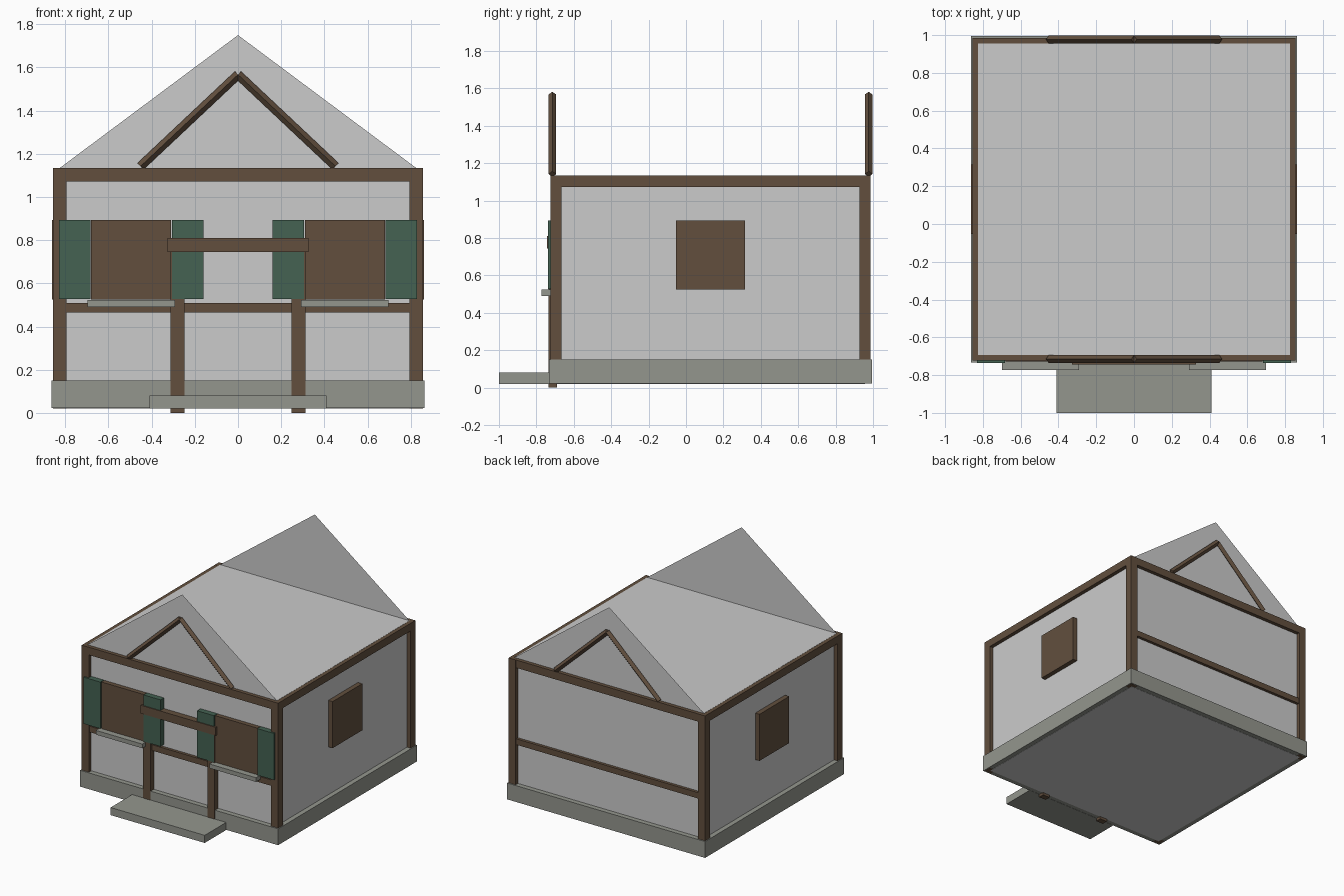
import bpy, bmesh, math
from mathutils import Vector

if "Cube" in bpy.data.objects:
    bpy.data.objects.remove(bpy.data.objects["Cube"])


def mat(name, r, g, b):
    m = bpy.data.materials.new(name)
    m.diffuse_color = (r, g, b, 1)
    m.use_nodes = True
    m.node_tree.nodes["Principled BSDF"].inputs["Base Color"].default_value = m.diffuse_color
    return m


PLASTER = mat("plaster_grey", 0.597, 0.597, 0.597)
TIMBER = mat("timber_brown", 0.122, 0.078, 0.048)
STONE = mat("stone_grey", 0.296, 0.305, 0.27)
GREEN = mat("shutter_green", 0.058, 0.122, 0.084)

CY = 0.131      # centre of the house along y
W = 0.825       # half width of the square walls
TOP = 1.135     # wall height
FRONT, BACK = CY - W, CY + W


def finish(bm, name, m):
    me = bpy.data.meshes.new(name)
    bm.to_mesh(me)
    bm.free()
    me.materials.append(m)
    ob = bpy.data.objects.new(name, me)
    bpy.context.collection.objects.link(ob)
    return ob


def box(name, x, y, z, m):
    """Box from (min, max) ranges."""
    bm = bmesh.new()
    bmesh.ops.create_cube(bm, size=1)
    for v in bm.verts:
        v.co = [r[0] if c < 0 else r[1] for c, r in zip(v.co, (x, y, z))]
    return finish(bm, name, m)


def around(c, half):
    return (c - half, c + half)


def rafter(name, a, b, radius):
    """Four-sided bar with its edges facing front, back, up and down."""
    a, b = Vector(a), Vector(b)
    d = (b - a).normalized()
    side = Vector((0, 1, 0))
    up = d.cross(side)
    bm = bmesh.new()
    rings = [[bm.verts.new(p + (side * math.cos(t) + up * math.sin(t)) * radius)
              for t in (k * math.pi / 2 for k in range(4))] for p in (a, b)]
    for k in range(4):
        n = (k + 1) % 4
        bm.faces.new((rings[0][k], rings[0][n], rings[1][n], rings[1][k]))
    bm.faces.new(rings[0])
    bm.faces.new(rings[1])
    bmesh.ops.recalc_face_normals(bm, faces=bm.faces)
    return finish(bm, name, TIMBER)


# Walls, foundation and entrance step
box("walls", (-W, W), (FRONT, BACK), (0.02, TOP), PLASTER)
box("foundation", (-0.863, 0.863), around(CY, 0.864), (0.0215, 0.15), STONE)
box("entrance_step", (-0.41, 0.41), (-1.0, -0.73), (0.02, 0.08), STONE)

# Front and back: gable sheet, rafters, top beam and middle rail
for label, y, out in (("front", FRONT, -1), ("back", BACK, 1)):
    bm = bmesh.new()
    pts = [(-W, y, TOP), (W, y, TOP), (0, y, 1.75)]
    bm.faces.new([bm.verts.new(p) for p in (pts if out < 0 else pts[::-1])])
    finish(bm, label + "_gable", PLASTER)
    ry = y + out * 0.0205
    for side, s in (("left", -1), ("right", 1)):
        rafter(f"{label}_{side}_rafter", (s * 0.452, ry, 1.142), (0, ry, 1.567), 0.0205)
        # Corner posts
        box(f"{label}_{side}_post", around(s * W, 0.031), around(y, 0.0295),
            (0.021, 1.134), TIMBER)
    box(label + "_top_beam", (-0.855, 0.855), around(y, 0.029), (1.073, 1.134), TIMBER)
    box(label + "_middle_rail", (-W, W), around(y, 0.023), (0.464, 0.51), TIMBER)

for side, s in (("left", -1), ("right", 1)):
    # Side wall beam and window
    box(side + "_top_beam", around(s * W, 0.0305), around(CY, 0.853), (1.073, 1.1338), TIMBER)
    box(side + "_side_window", around(s * W, 0.037), around(CY, 0.185), (0.526, 0.893), TIMBER)
    # Front window with sill and a pair of shutters
    cx = s * 0.495
    box(side + "_front_window", around(cx, 0.185), around(FRONT, 0.035), (0.526, 0.893), TIMBER)
    box(side + "_window_sill", around(cx, 0.203), (-0.773, FRONT), (0.491, 0.524), STONE)
    for part, k in (("inner", -s), ("outer", s)):
        box(f"{side}_{part}_shutter", around(cx + k * 0.262, 0.073), (-0.737, FRONT),
            (0.527, 0.894), GREEN)
    # Doorway post
    box(side + "_door_post", around(s * 0.28, 0.032), (-0.736, -0.69), (0, 0.76), TIMBER)

# Doorway lintel
box("door_lintel", (-0.327, 0.327), (-0.744, -0.685), (0.745, 0.81), TIMBER)
